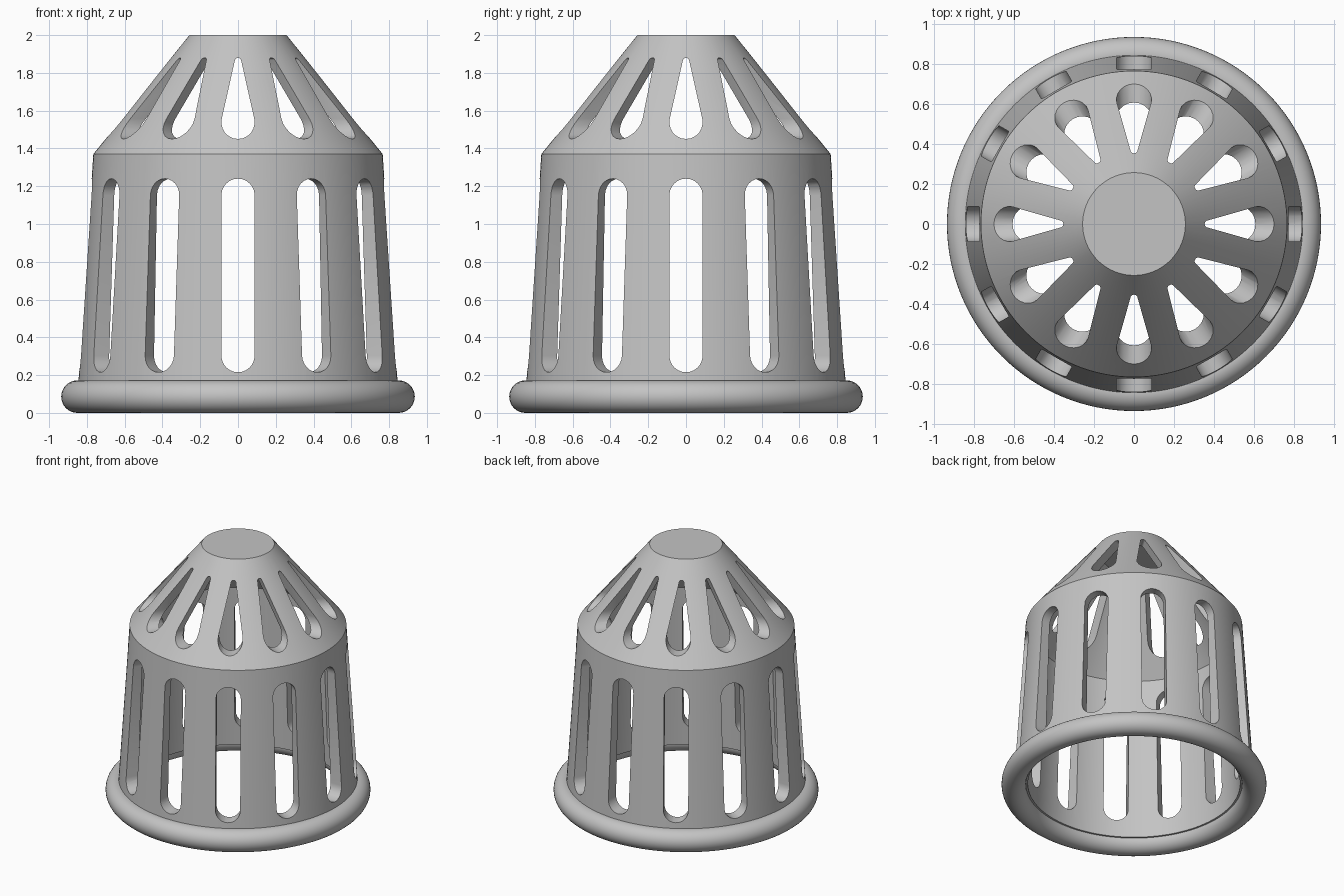
import bpy, bmesh, math
from mathutils import Matrix

cube = bpy.data.objects.get("Cube")
if cube:
    bpy.data.objects.remove(cube, do_unlink=True)

SEGMENTS = 128
SLOTS = 12

grey = bpy.data.materials.new("plain grey")
grey.use_nodes = True
grey.diffuse_color = (0.55, 0.55, 0.55, 1)
grey.node_tree.nodes["Principled BSDF"].inputs["Base Color"].default_value = grey.diffuse_color


def new_object(name, bm):
    bmesh.ops.recalc_face_normals(bm, faces=bm.faces)
    mesh = bpy.data.meshes.new(name)
    bm.to_mesh(mesh)
    bm.free()
    obj = bpy.data.objects.new(name, mesh)
    bpy.context.collection.objects.link(obj)
    mesh.materials.append(grey)
    return obj


def lathe(name, profile, closed):
    """Revolve (radius, z) points around the z axis."""
    bm = bmesh.new()
    verts = [bm.verts.new((r, 0, z)) for r, z in profile]
    pairs = list(zip(verts, verts[1:]))
    if closed:
        pairs.append((verts[-1], verts[0]))
    edges = [bm.edges.new(p) for p in pairs]
    bmesh.ops.spin(bm, geom=verts + edges, axis=(0, 0, 1), cent=(0, 0, 0),
                   steps=SEGMENTS, angle=math.tau)
    bmesh.ops.remove_doubles(bm, verts=bm.verts, dist=1e-4)
    return new_object(name, bm)


def slot_outline(low, low_r, high, high_r, steps=12):
    """Outline of a slot with round ends, tapering from low_r to high_r."""
    z0, z1 = low + low_r, high - high_r
    lean = math.asin((low_r - high_r) / (z1 - z0))
    points = []
    for z, r, start, sweep in ((z1, high_r, lean, math.pi - 2 * lean),
                               (z0, low_r, math.pi - lean, math.pi + 2 * lean)):
        for i in range(steps + 1):
            a = start + sweep * i / steps
            points.append((r * math.cos(a), z + r * math.sin(a)))
    return points


def slot_cutter(name, outline, angle):
    """Prism running right through the model, so it opens two facing slots."""
    bm = bmesh.new()
    face = bm.faces.new([bm.verts.new((x, -1.2, z)) for x, z in outline])
    made = bmesh.ops.extrude_face_region(bm, geom=[face])["geom"]
    moved = [v for v in made if isinstance(v, bmesh.types.BMVert)]
    bmesh.ops.translate(bm, verts=moved, vec=(0, 2.4, 0))
    bmesh.ops.rotate(bm, verts=bm.verts, cent=(0, 0, 0),
                     matrix=Matrix.Rotation(angle, 3, "Z"))
    cutter = new_object(name, bm)
    cutter.hide_render = True
    return cutter


def smooth(obj):
    bpy.ops.object.select_all(action="DESELECT")
    obj.select_set(True)
    bpy.context.view_layer.objects.active = obj
    bpy.ops.object.shade_smooth_by_angle(angle=math.radians(30))


# Hollow basket: tapered wall, conical roof and flat closed top
basket = lathe("slotted_basket", [
    (0, 2), (0.257, 2), (0.766, 1.37), (0.85, 0.085),
    (0.75, 0.085), (0.705, 1.33), (0.22, 1.93), (0, 1.93)], False)

# Straight slots in the wall, tapered slots in the roof
cutters = []
for outline in (slot_outline(0.215, 0.088, 1.24, 0.088),
                slot_outline(1.45, 0.088, 1.88, 0.017)):
    for i in range(SLOTS // 2):
        cutter = slot_cutter("slot_cutter", outline, math.tau * i / SLOTS)
        cut = basket.modifiers.new("slot", "BOOLEAN")
        cut.operation = "DIFFERENCE"
        cut.solver = "EXACT"
        cut.object = cutter
        cutters.append(cutter)

# Apply the cuts and drop the helpers
bpy.context.view_layer.update()
graph = bpy.context.evaluated_depsgraph_get()
cut_mesh = bpy.data.meshes.new_from_object(basket.evaluated_get(graph))
basket.modifiers.clear()
basket.data = cut_mesh
for cutter in cutters:
    bpy.data.objects.remove(cutter, do_unlink=True)
smooth(basket)

# Rounded rim at the base
tube = [math.tau * i / 32 for i in range(32)]
rim = lathe("base_rim", [(0.85 + 0.086 * math.cos(a), 0.086 + 0.086 * math.sin(a))
                         for a in tube], True)
smooth(rim)
